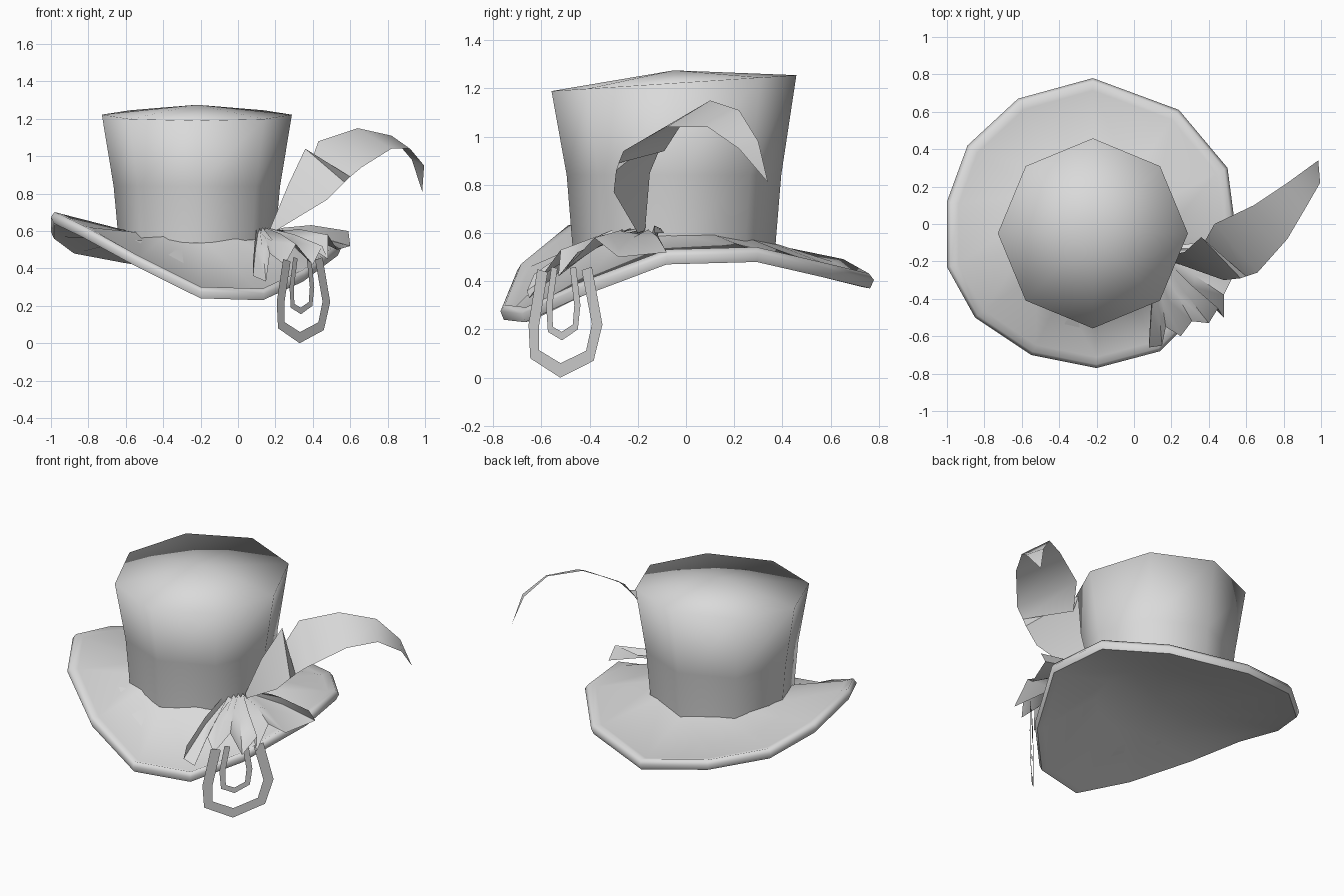
import bpy, bmesh, math
from mathutils import Vector

cube = bpy.data.objects.get("Cube")
if cube:
    bpy.data.objects.remove(cube)

felt = bpy.data.materials.new("grey felt")
felt.use_nodes = True
felt.diffuse_color = (0.7, 0.7, 0.7, 1)
bsdf = next(n for n in felt.node_tree.nodes if n.type == "BSDF_PRINCIPLED")
bsdf.inputs["Base Color"].default_value = (0.7, 0.7, 0.7, 1)


def loft(name, rings, closed=False, start_cap=None, end_cap=None, angle=None):
    """Skin matching rings of points; caps are fans to a centre point."""
    bm = bmesh.new()
    rows = [[bm.verts.new(p) for p in ring] for ring in rings]
    count = len(rows[0])
    steps = range(count if closed else count - 1)
    for low, high in zip(rows, rows[1:]):
        for i in steps:
            j = (i + 1) % count
            bm.faces.new((low[i], low[j], high[j], high[i]))
    for row, tip in ((rows[0], start_cap), (rows[-1], end_cap)):
        if tip:
            centre = bm.verts.new(tip)
            for i in steps:
                bm.faces.new((row[i], row[(i + 1) % count], centre))
    bmesh.ops.remove_doubles(bm, verts=bm.verts, dist=0.0005)
    bmesh.ops.recalc_face_normals(bm, faces=bm.faces)
    mesh = bpy.data.meshes.new(name)
    bm.to_mesh(mesh)
    bm.free()
    mesh.materials.append(felt)
    obj = bpy.data.objects.new(name, mesh)
    bpy.context.collection.objects.link(obj)
    bpy.ops.object.select_all(action="DESELECT")
    obj.select_set(True)
    bpy.context.view_layer.objects.active = obj
    if angle is None:
        bpy.ops.object.shade_smooth()
    else:
        bpy.ops.object.shade_smooth_by_angle(angle=math.radians(angle))
    return obj


CX, CY = -0.22, -0.05


def seat_height(dy):
    """Height of the saddle line where crown meets brim."""
    return 0.6 - 0.2 * dy * dy


def crown_ring(radius, height):
    ring = []
    for i in range(8):
        a = i * math.pi / 4
        dy = radius * math.sin(a)
        ring.append((CX + radius * math.cos(a), CY + dy, height(dy)))
    return ring


# Crown: flared eight-sided tube with a low pointed top
loft("crown", [
    crown_ring(0.42, lambda dy: seat_height(dy) - 0.03),
    crown_ring(0.445, lambda dy: 0.84),
    crown_ring(0.508, lambda dy: 1.222 + 0.065 * dy),
], closed=True, end_cap=(CX, CY, 1.275))

# Brim: swept outline with a rolled edge and closed underside
outline = [Vector(p) for p in (
    (-.22, .78, .4), (-.62, .67, .46), (-.89, .42, .51), (-1, .12, .59),
    (-1, -.23, .67), (-.85, -.5, .6), (-.55, -.7, .44), (-.2, -.77, .27),
    (.14, -.68, .26), (.36, -.46, .36), (.55, -.08, .5), (.5, .3, .51),
    (.24, .61, .44))]


def edge_ring(scale, lift):
    return [(CX + (p.x - CX) * scale, CY + (p.y - CY) * scale, p.z + lift)
            for p in outline]


def seat_ring(radius, drop):
    ring = []
    for p in outline:
        d = Vector((p.x - CX, p.y - CY)).normalized() * radius
        ring.append((CX + d.x, CY + d.y, seat_height(d.y) - drop))
    return ring


loft("brim", [
    seat_ring(0.37, 0), edge_ring(0.92, 0.02), edge_ring(0.975, 0.032),
    edge_ring(1, 0.005), edge_ring(0.98, -0.03), edge_ring(0.93, -0.022),
    seat_ring(0.36, 0.045),
], closed=True, end_cap=(CX, CY, 0.56), angle=75)

# Pleated ribbon fan: gathered at the knot, zigzag outer hem
hem = [Vector(p) for p in (
    (.08, -.63, .43), (.08, -.66, .36), (.15, -.65, .33), (.17, -.55, .48),
    (.25, -.6, .42), (.31, -.52, .53), (.4, -.53, .42), (.45, -.45, .52),
    (.48, -.5, .45), (.48, -.38, .58), (.53, -.28, .5), (.6, -.08, .52),
    (.59, -.13, .6), (.4, -.09, .6))]
gather_a, gather_b = Vector((.1, -.28, .61)), Vector((.2, -.12, .6))
gather = [gather_a.lerp(gather_b, i / (len(hem) - 1)) for i in range(len(hem))]
for i, p in enumerate(gather):
    p.z += 0.012 * (-1) ** i
middle = [g.lerp(h, 0.5) + Vector((0, 0, 0.025)) for g, h in zip(gather, hem)]
loft("ribbon_fan", [gather, middle, hem], angle=50)


# Hanging ribbon loops: flat bands in an upright slanted plane
def hanging_loop(name, path, width):
    along = Vector((0.68, 0.73, 0))
    origin = Vector((0.35, -0.5, 0))
    pts = [Vector(p) for p in path]
    outer, inner = [], []
    for i, p in enumerate(pts):
        before = (p - pts[max(i - 1, 0)]).normalized()
        after = (pts[min(i + 1, len(pts) - 1)] - p).normalized()
        t = (before + after).normalized()
        q = p + Vector((-t.y, t.x)) * width
        outer.append(origin + along * p.x + Vector((0, 0, p.y)))
        inner.append(origin + along * q.x + Vector((0, 0, q.y)))
    loft(name, [outer, inner], angle=30)


hanging_loop("outer_loop", (
    (-.16, .45), (-.21, .22), (-.2, .08), (-.03, 0), (.16, .07), (.21, .22),
    (.15, .46)), 0.06)
hanging_loop("inner_loop", (
    (-.08, .46), (-.11, .3), (-.1, .19), (-.02, .155), (.07, .2), (.085, .3),
    (.06, .46)), 0.035)

# Feather: arched blade with a notch in its upper edge
tip = (.985, .34, .81)
upper = [(.17, -.17, .61), (.27, -.15, .85), (.36, -.07, 1.04),
         (.38, -.09, .94), (.43, 0, 1.08), (.64, .1, 1.15),
         (.82, .22, 1.11), (.93, .3, .98), tip]
lower = [(.2, -.2, .6), (.48, -.3, .77), (.57, -.29, .86), (.6, -.28, .89),
         (.66, -.26, .94), (.82, -.08, 1.04), (.92, .09, 1.04),
         (.995, .22, .95), tip]
loft("feather", [lower, upper], angle=40)
